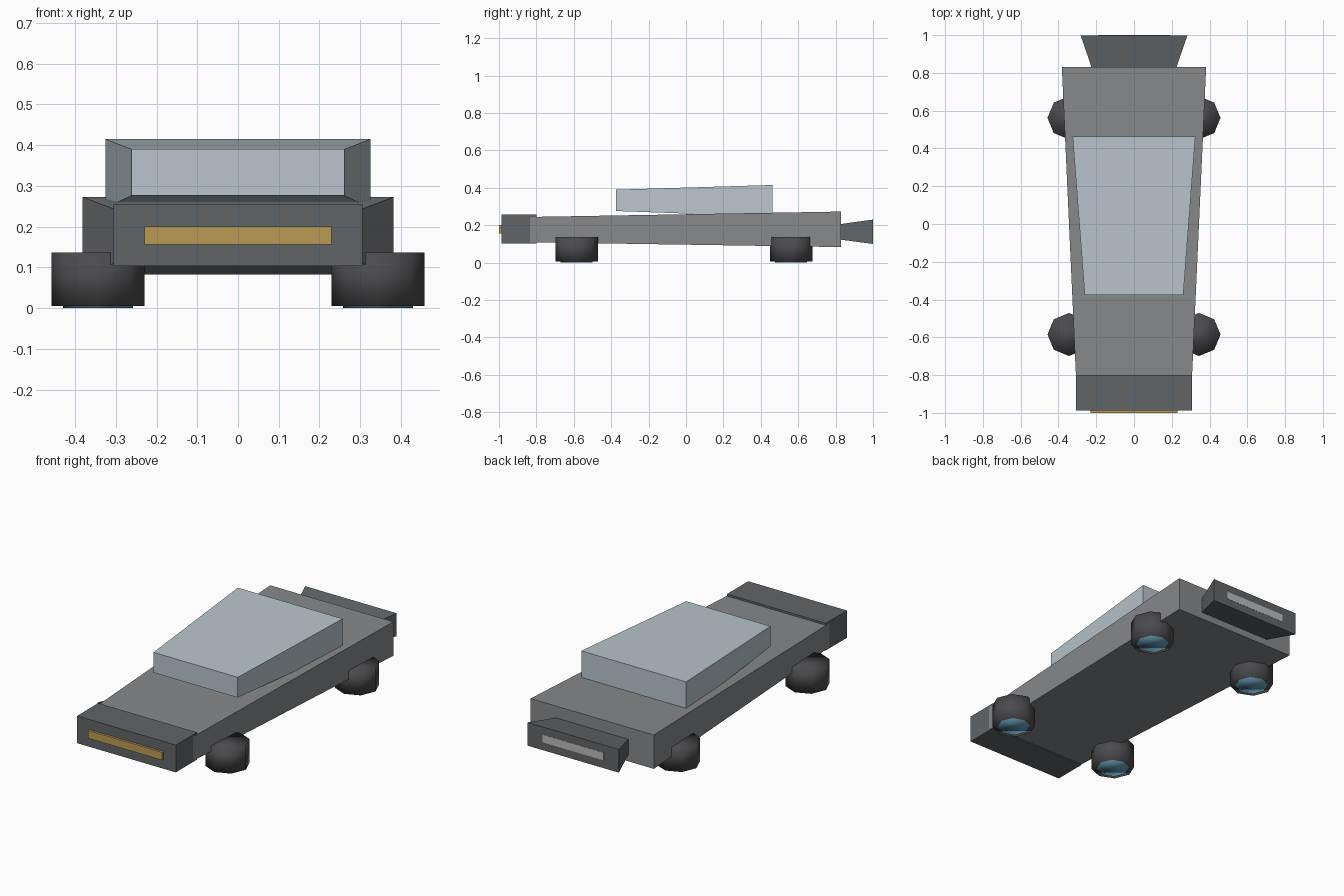
import bpy, bmesh

if "Cube" in bpy.data.objects:
    bpy.data.objects.remove(bpy.data.objects["Cube"])


def material(name, color):
    m = bpy.data.materials.new(name)
    m.diffuse_color = (*color, 1)
    m.use_nodes = True
    m.node_tree.nodes["Principled BSDF"].inputs["Base Color"].default_value = m.diffuse_color
    return m


GREY = material("body_grey", (0.24, 0.25, 0.26))
DARK = material("dark_grey", (0.12, 0.13, 0.14))
GLASS = material("pale_glass", (0.48, 0.57, 0.61))
AMBER = material("amber", (0.50, 0.33, 0.09))
BLACK = material("thruster_black", (0.07, 0.07, 0.075))
BLUE = material("glow_blue", (0.12, 0.30, 0.42))
PLATE = material("light_grey", (0.5, 0.5, 0.5))


def wedge(name, mat, front, back):
    """Box tapering along y; each end is (y, half width, bottom z, top z)."""
    bm = bmesh.new()
    rings = [[bm.verts.new(p) for p in ((-w, y, b), (w, y, b), (w, y, t), (-w, y, t))]
             for y, w, b, t in (front, back)]
    f, r = rings
    bm.faces.new(f)
    bm.faces.new(r[::-1])
    for i in range(4):
        j = (i + 1) % 4
        bm.faces.new((f[j], f[i], r[i], r[j]))
    bmesh.ops.recalc_face_normals(bm, faces=bm.faces)
    mesh = bpy.data.meshes.new(name)
    bm.to_mesh(mesh)
    bm.free()
    mesh.materials.append(mat)
    ob = bpy.data.objects.new(name, mesh)
    bpy.context.collection.objects.link(ob)
    return ob


def disc(name, mat, x, y, radius, z0, z1):
    """Eight-sided smooth upright cylinder with a vertex on the x axis."""
    bpy.ops.mesh.primitive_cylinder_add(vertices=8, radius=radius, depth=z1 - z0,
                                        location=(x, y, (z0 + z1) / 2))
    ob = bpy.context.object
    ob.name = name
    ob.data.materials.append(mat)
    ob.data.shade_smooth()


# Hull and cabin
wedge("hull", GREY, (-0.90, 0.303, 0.110, 0.243), (0.83, 0.382, 0.083, 0.273))
wedge("cabin", GLASS, (-0.375, 0.261, 0.276, 0.390), (0.463, 0.325, 0.246, 0.415))

# Nose block and front light bar
wedge("nose", DARK, (-0.987, 0.306, 0.103, 0.256), (-0.80, 0.306, 0.103, 0.256))
wedge("front_light", AMBER, (-1.0, 0.23, 0.156, 0.20), (-0.98, 0.23, 0.156, 0.20))

# Flared exhaust and its rear strip
wedge("exhaust", DARK, (0.825, 0.223, 0.123, 0.206), (0.999, 0.283, 0.10, 0.23))
wedge("rear_strip", PLATE, (0.99, 0.19, 0.144, 0.187), (1.0, 0.19, 0.144, 0.187))

# Four hover thrusters with glowing undersides
for end, y in (("front", -0.585), ("rear", 0.562)):
    for side, x in (("left", -0.344), ("right", 0.344)):
        disc(f"{end}_{side}_thruster", BLACK, x, y, 0.114, 0.005, 0.137)
        disc(f"{end}_{side}_glow", BLUE, x, y, 0.086, 0.0, 0.05)
